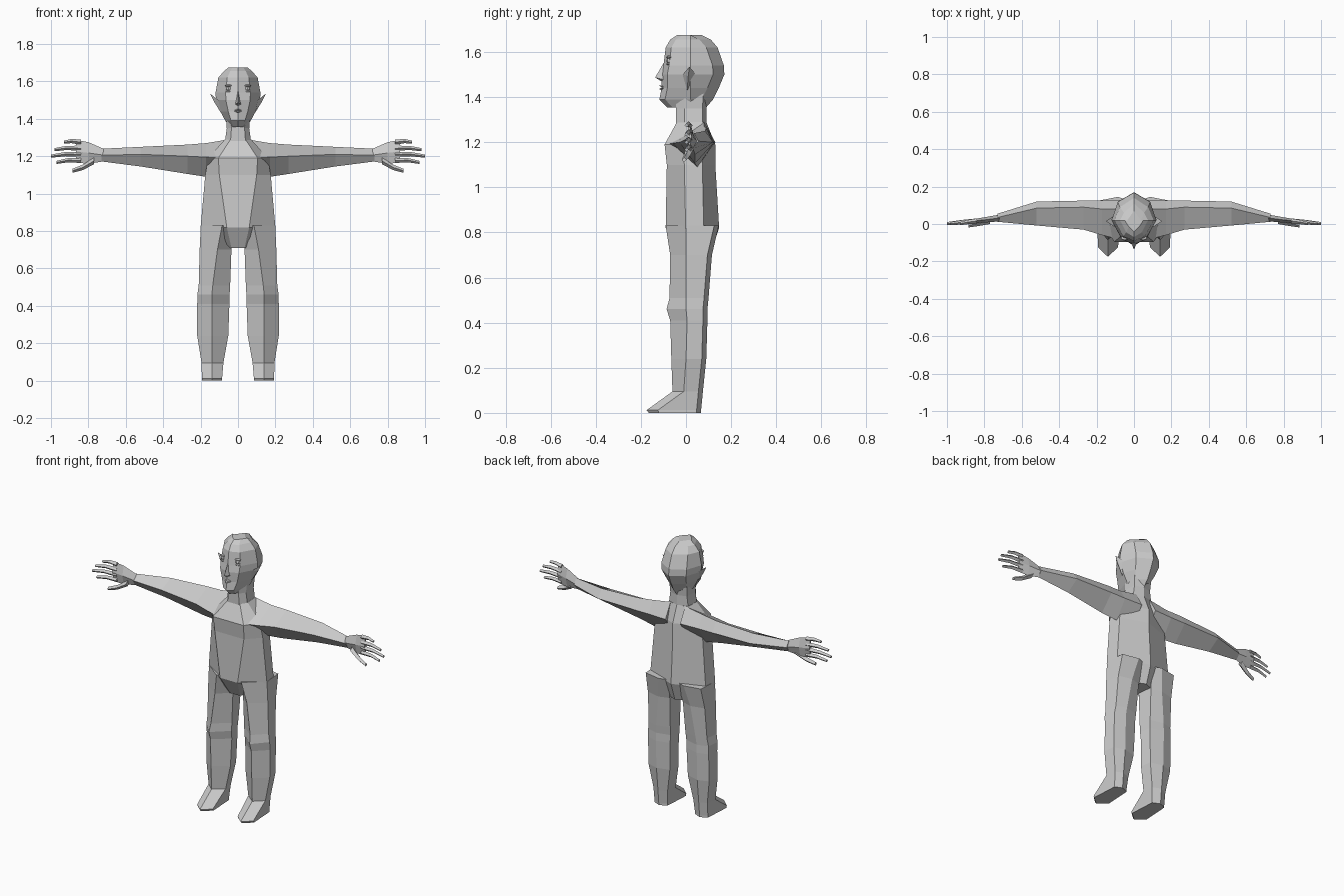
import bpy
import bmesh
from mathutils import Vector

default_cube = bpy.data.objects.get("Cube")
if default_cube:
    bpy.data.objects.remove(default_cube, do_unlink=True)

grey = bpy.data.materials.new("plain_grey")
grey.use_nodes = True
grey.diffuse_color = (0.6, 0.6, 0.6, 1)
grey.node_tree.nodes["Principled BSDF"].inputs["Base Color"].default_value = grey.diffuse_color


def finish(name, bm):
    """Turn a bmesh into a flat shaded object."""
    bmesh.ops.recalc_face_normals(bm, faces=bm.faces)
    mesh = bpy.data.meshes.new(name)
    bm.to_mesh(mesh)
    bm.free()
    mesh.materials.append(grey)
    obj = bpy.data.objects.new(name, mesh)
    bpy.context.collection.objects.link(obj)
    return obj


def loft(name, rings, side=1):
    """Skin a stack of equal rings and cap both ends."""
    bm = bmesh.new()
    loops = [[bm.verts.new((side * x, y, z)) for x, y, z in ring] for ring in rings]
    for low, high in zip(loops, loops[1:]):
        count = len(low)
        for i in range(count):
            j = (i + 1) % count
            bm.faces.new((low[i], low[j], high[j], high[i]))
    bm.faces.new(loops[0])
    bm.faces.new(loops[-1])
    return finish(name, bm)


def hull(name, points, side=1):
    """Wrap a few points in a convex faceted shape."""
    bm = bmesh.new()
    for x, y, z in points:
        bm.verts.new((side * x, y, z))
    bmesh.ops.convex_hull(bm, input=bm.verts)
    return finish(name, bm)


def blob(name, centre, size):
    """Small faceted ellipsoid."""
    bm = bmesh.new()
    bmesh.ops.create_uvsphere(bm, u_segments=8, v_segments=6, radius=1)
    bmesh.ops.scale(bm, vec=size, verts=bm.verts)
    bmesh.ops.translate(bm, vec=centre, verts=bm.verts)
    return finish(name, bm)


def finger(name, path, radius, side):
    """Tapered square digit along a path."""
    rings = []
    for i, point in enumerate(path):
        r = radius * (1 - 0.2 * i)
        corners = ((0, -r), (r, 0), (0, r), (-r, 0))
        x, y, z = point
        rings.append([(x, y + dy, z + dz) for dy, dz in corners])
    loft(name, rings, side)


# Cross-section rules
def torso_ring(z, front_half, half, front, back):
    mid = (front + back) / 2
    right = [(front_half, front, z), (half, mid - 0.03, z), (half * 0.95, mid + 0.05, z)]
    left = [(-x, y, h) for x, y, h in reversed(right)]
    return right + [(0, back, z)] + left


def head_ring(z, half, front, back):
    right = [(half * 0.55, front + 0.025, z), (half, 0.02, z), (half * 0.72, back - 0.05, z)]
    left = [(-x, y, h) for x, y, h in reversed(right)]
    return [(0, front, z)] + right + [(0, back, z)] + left


def leg_ring(z, inner, outer, ridge, front, side_y, back):
    rear = back - 0.02
    return [(ridge, front, z), (outer, side_y, z), (outer - 0.01, rear, z),
            (ridge, back, z), (inner + 0.01, rear, z), (inner, side_y, z)]


def arm_ring(x, front, top, back, bottom):
    return [(x, y, z) for y, z in (front, top, back, bottom)]


# Torso, from the collar down to the crotch
loft("torso", [torso_ring(*row) for row in (
    (1.29, 0.04, 0.07, -0.04, 0.09),
    (1.19, 0.105, 0.16, -0.095, 0.13),
    (1.1, 0.1, 0.175, -0.085, 0.13),
    (0.82, 0.06, 0.2, -0.09, 0.147),
    (0.71, 0.035, 0.05, -0.03, 0.11))])

# Neck and head
loft("neck", [torso_ring(*row) for row in (
    (1.42, 0.04, 0.065, -0.045, 0.1),
    (1.35, 0.035, 0.06, -0.045, 0.09),
    (1.28, 0.04, 0.07, -0.045, 0.09))])
loft("head", [head_ring(*row) for row in (
    (1.675, 0.05, -0.04, 0.07),
    (1.655, 0.075, -0.07, 0.11),
    (1.62, 0.105, -0.09, 0.14),
    (1.54, 0.12, -0.1, 0.168),
    (1.5, 0.118, -0.108, 0.17),
    (1.44, 0.095, -0.108, 0.145),
    (1.39, 0.068, -0.118, 0.12),
    (1.355, 0.045, -0.085, 0.09))])
hull("nose", [(0, -0.137, 1.487), (0, -0.1, 1.55), (0, -0.1, 1.465),
              (0.02, -0.09, 1.475), (-0.02, -0.09, 1.475)])
for name, z in (("upper_lip", 1.45), ("lower_lip", 1.436)):
    hull(name, [(0, -0.12, z), (0.028, -0.09, 1.443), (-0.028, -0.09, 1.443),
                (0, -0.1, z + 0.009), (0, -0.1, z - 0.009)])

for label, side in (("left", 1), ("right", -1)):
    # Eyes, lids and ears
    for part, z, size in (("eye", 1.562, (0.015, 0.013, 0.012)),
                          ("upper_eyelid", 1.577, (0.02, 0.014, 0.007)),
                          ("lower_eyelid", 1.547, (0.017, 0.012, 0.006))):
        blob(f"{label}_{part}", Vector((side * 0.05, -0.074, z)), size)
    hull(f"{label}_ear", [(0.15, 0.015, 1.535), (0.105, -0.015, 1.5), (0.105, 0.045, 1.5),
                          (0.13, 0.01, 1.495), (0.09, 0.005, 1.43)], side)

    # Leg with knee, ankle and pointed foot
    loft(f"{label}_leg", [leg_ring(*row) for row in (
        (0.83, 0.02, 0.199, 0.085, -0.09, 0, 0.145),
        (0.7, 0.035, 0.205, 0.11, -0.07, 0, 0.115),
        (0.51, 0.042, 0.21, 0.135, -0.073, 0, 0.1),
        (0.46, 0.045, 0.217, 0.14, -0.086, 0, 0.095),
        (0.41, 0.046, 0.218, 0.14, -0.07, 0.005, 0.095),
        (0.24, 0.052, 0.218, 0.14, -0.065, 0, 0.09),
        (0.095, 0.078, 0.195, 0.14, -0.06, -0.01, 0.075),
        (0.012, 0.085, 0.193, 0.14, -0.175, -0.125, 0.067),
        (0, 0.085, 0.193, 0.14, -0.165, -0.12, 0.067))], side)

    # Arm from inside the chest to the wrist
    loft(f"{label}_arm", [arm_ring(*row) for row in (
        (0.05, (-0.09, 1.19), (0.08, 1.29), (0.13, 1.2), (0.05, 1.09)),
        (0.17, (-0.06, 1.195), (0.08, 1.27), (0.125, 1.2), (0.05, 1.09)),
        (0.27, (-0.03, 1.2), (0.09, 1.262), (0.125, 1.2), (0.04, 1.105)),
        (0.52, (-0.008, 1.21), (0.085, 1.25), (0.12, 1.2), (0.04, 1.145)),
        (0.73, (0.012, 1.205), (0.035, 1.24), (0.055, 1.205), (0.03, 1.172)))], side)

    # Flat palm facing forward
    palm = []
    for x, bottom, top, y, thick in ((0.72, 1.172, 1.24, 0.032, 0.018),
                                     (0.8, 1.16, 1.275, 0.022, 0.014),
                                     (0.865, 1.165, 1.287, 0.015, 0.01)):
        mid = (bottom + top) / 2
        palm.append([(x, y, bottom), (x, y - thick, mid), (x, y, top), (x, y + thick, mid)])
    loft(f"{label}_palm", palm, side)

    # Fingers and thumb
    for part, base, tip, height in (("index_finger", 1.275, 1.275, 0.93),
                                    ("middle_finger", 1.242, 1.235, 0.98),
                                    ("ring_finger", 1.21, 1.2, 1),
                                    ("little_finger", 1.178, 1.167, 0.97)):
        middle = (0.85 + height) / 2
        finger(f"{label}_{part}", [(0.84, 0.016, base), (middle, 0.01, (base + tip) / 2 + 0.006),
                                   (height, 0.002, tip)], 0.014, side)
    finger(f"{label}_thumb", [(0.77, 0.018, 1.175), (0.83, 0.004, 1.14),
                              (0.885, -0.008, 1.122)], 0.018, side)
